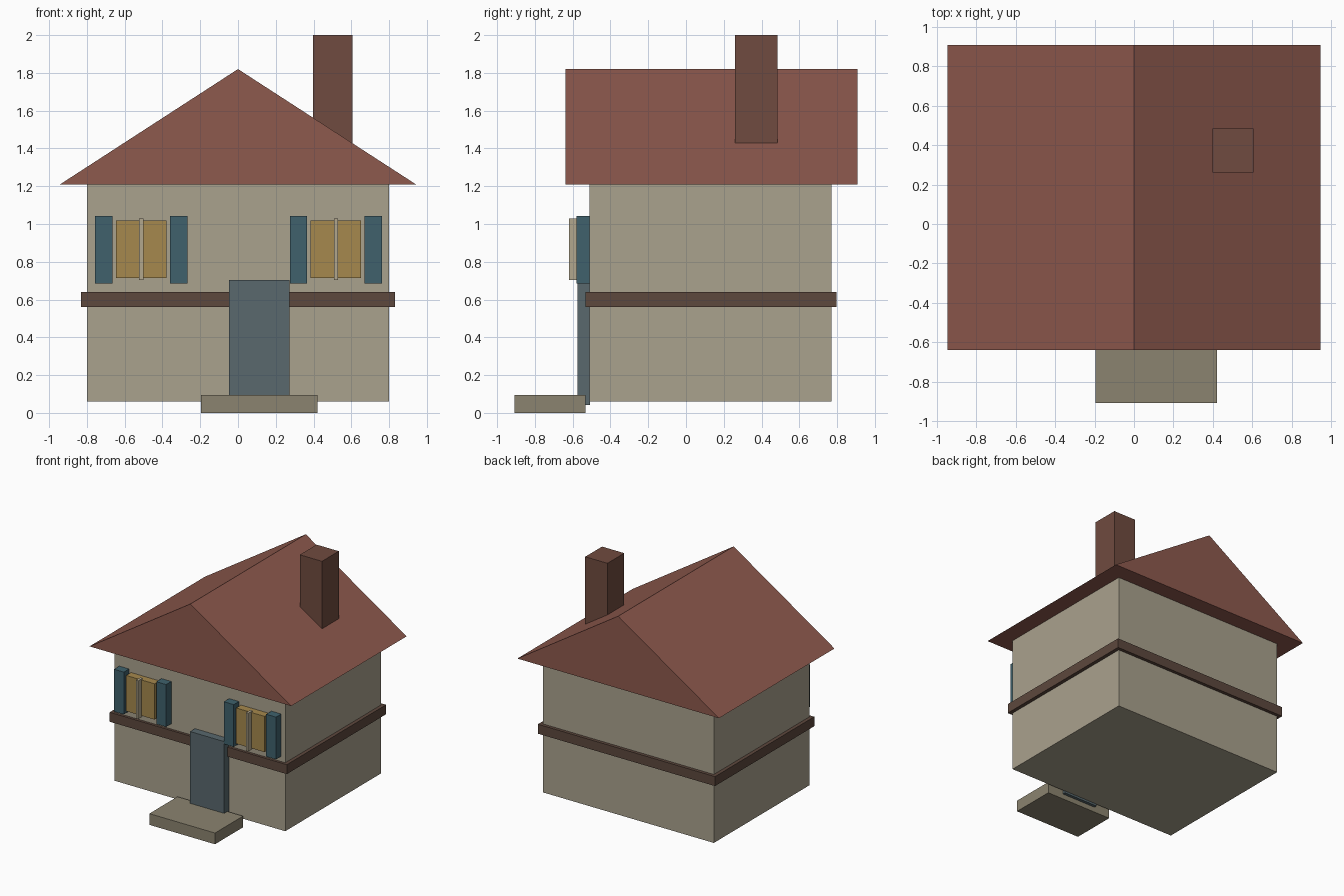
import bpy, bmesh

if "Cube" in bpy.data.objects:
    bpy.data.objects.remove(bpy.data.objects["Cube"])


def material(name, rgb):
    m = bpy.data.materials.new(name)
    m.diffuse_color = (*rgb, 1)
    m.use_nodes = True
    m.node_tree.nodes["Principled BSDF"].inputs["Base Color"].default_value = m.diffuse_color
    return m


WALL = material("plaster", (0.40, 0.36, 0.27))
ROOF = material("roof_tile", (0.27, 0.10, 0.075))
BRICK = material("brick", (0.16, 0.07, 0.05))
TRIM = material("timber", (0.11, 0.065, 0.047))
SHUTTER = material("shutter_blue", (0.05, 0.12, 0.15))
DOOR = material("door_blue", (0.10, 0.14, 0.155))
GLASS = material("warm_glass", (0.38, 0.25, 0.075))
STONE = material("stone", (0.26, 0.23, 0.16))
FRAME = material("window_frame", (0.45, 0.39, 0.27))


def finish(name, bm, mat):
    bmesh.ops.recalc_face_normals(bm, faces=bm.faces)
    mesh = bpy.data.meshes.new(name)
    bm.to_mesh(mesh)
    bm.free()
    mesh.materials.append(mat)
    obj = bpy.data.objects.new(name, mesh)
    bpy.context.collection.objects.link(obj)
    return obj


def prism(name, profile, y0, y1, mat):
    """Extrude an (x, z) profile along y."""
    bm = bmesh.new()
    face = bm.faces.new([bm.verts.new((x, y0, z)) for x, z in profile])
    ext = bmesh.ops.extrude_face_region(bm, geom=[face])
    verts = [g for g in ext["geom"] if isinstance(g, bmesh.types.BMVert)]
    bmesh.ops.translate(bm, verts=verts, vec=(0, y1 - y0, 0))
    return finish(name, bm, mat)


def box(name, x, y, z, mat):
    """Box from (min, max) pairs on each axis."""
    profile = [(x[0], z[0]), (x[1], z[0]), (x[1], z[1]), (x[0], z[1])]
    return prism(name, profile, y[0], y[1], mat)


# House body, floor band and gable roof
box("walls", (-0.80, 0.80), (-0.51, 0.77), (0.06, 1.21), WALL)
box("floor_band", (-0.83, 0.83), (-0.532, 0.797), (0.56, 0.64), TRIM)
prism("roof", [(-0.945, 1.208), (0.945, 1.208), (0, 1.82)], -0.638, 0.908, ROOF)
box("chimney", (0.397, 0.605), (0.26, 0.485), (1.38, 2.0), BRICK)

# Entrance
box("door", (-0.047, 0.273), (-0.575, -0.507), (0.043, 0.703), DOOR)
box("door_step", (-0.195, 0.42), (-0.908, -0.532), (0, 0.095), STONE)

# Two windows, each with a centre bar and a pair of shutters
for side, cx in (("left", -0.512), ("right", 0.518)):
    box(f"{side}_window_pane", (cx - 0.133, cx + 0.133), (-0.575, -0.507), (0.715, 1.018), GLASS)
    box(f"{side}_window_bar", (cx - 0.011, cx + 0.011), (-0.62, -0.56), (0.704, 1.028), FRAME)
    for part, dx in (("outer" if cx < 0 else "inner", -0.198), ("inner" if cx < 0 else "outer", 0.198)):
        sx = cx + dx
        box(f"{side}_{part}_shutter", (sx - 0.046, sx + 0.046), (-0.58, -0.507), (0.685, 1.043), SHUTTER)
